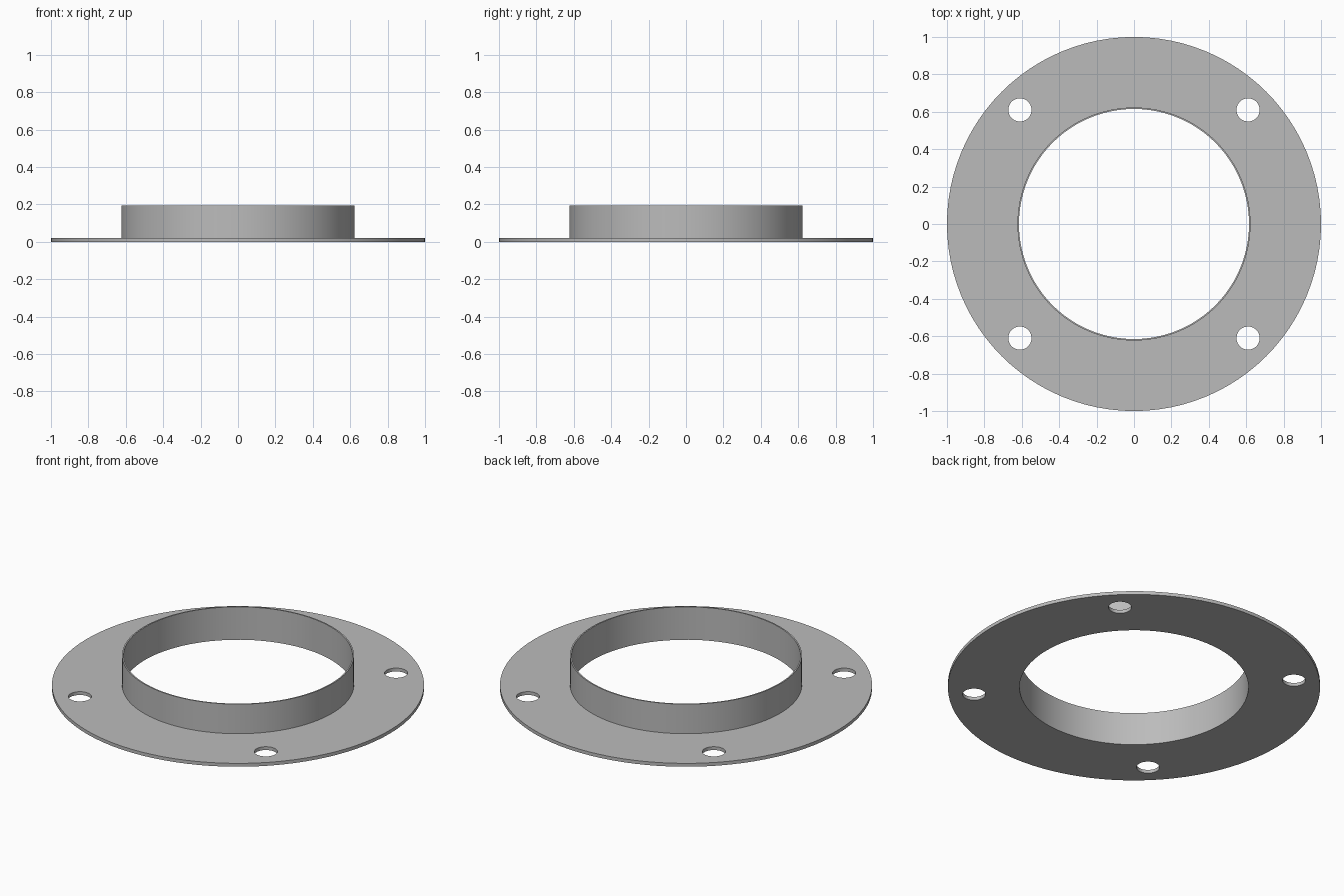
import bpy, bmesh, math

cube = bpy.data.objects.get("Cube")
if cube:
    bpy.data.objects.remove(cube, do_unlink=True)

SEGMENTS = 96
BORE, COLLAR, RIM = 0.615, 0.623, 1.0      # radii
PLATE_TOP, COLLAR_TOP = 0.02, 0.195        # heights
HOLE_OFFSET, HOLE_RADIUS = 0.61, 0.062

metal = bpy.data.materials.new("grey metal")
metal.use_nodes = True
grey = (0.5, 0.5, 0.5, 1)
metal.diffuse_color = grey
metal.node_tree.nodes["Principled BSDF"].inputs["Base Color"].default_value = grey


def lathe(name, profile):
    """Revolve a closed (radius, height) profile around z."""
    bm = bmesh.new()
    rings = []
    for i in range(SEGMENTS):
        a = 2 * math.pi * i / SEGMENTS
        rings.append([bm.verts.new((r * math.cos(a), r * math.sin(a), z))
                      for r, z in profile])
    n = len(profile)
    for i, ring in enumerate(rings):
        after = rings[(i + 1) % SEGMENTS]
        for j in range(n):
            k = (j + 1) % n
            bm.faces.new((ring[j], after[j], after[k], ring[k]))
    bmesh.ops.recalc_face_normals(bm, faces=bm.faces)
    mesh = bpy.data.meshes.new(name)
    bm.to_mesh(mesh)
    bm.free()
    obj = bpy.data.objects.new(name, mesh)
    bpy.context.collection.objects.link(obj)
    mesh.materials.append(metal)
    return obj


# Flat ring plate with the thin upright collar in one piece
flange = lathe("collared_flange", [
    (BORE, 0), (RIM, 0), (RIM, PLATE_TOP), (COLLAR, PLATE_TOP),
    (COLLAR, COLLAR_TOP), (BORE, COLLAR_TOP)])

# Four bolt holes on the diagonals
for sx in (-1, 1):
    for sy in (-1, 1):
        bpy.ops.mesh.primitive_cylinder_add(
            vertices=48, radius=HOLE_RADIUS, depth=0.1,
            location=(sx * HOLE_OFFSET, sy * HOLE_OFFSET, 0))
        cutter = bpy.context.object
        cutter.name = "bolt_hole_cutter"
        cutter.hide_render = True
        cutter.data.materials.append(metal)
        bpy.context.view_layer.objects.active = flange
        cut = flange.modifiers.new("bolt_hole", "BOOLEAN")
        cut.operation, cut.solver, cut.object = "DIFFERENCE", "EXACT", cutter
        bpy.ops.object.modifier_apply(modifier=cut.name)
        bpy.data.objects.remove(cutter, do_unlink=True)

# Smooth round walls, sharp rims
bpy.ops.object.select_all(action="DESELECT")
flange.select_set(True)
bpy.context.view_layer.objects.active = flange
bpy.ops.object.shade_smooth_by_angle(angle=math.radians(30))
